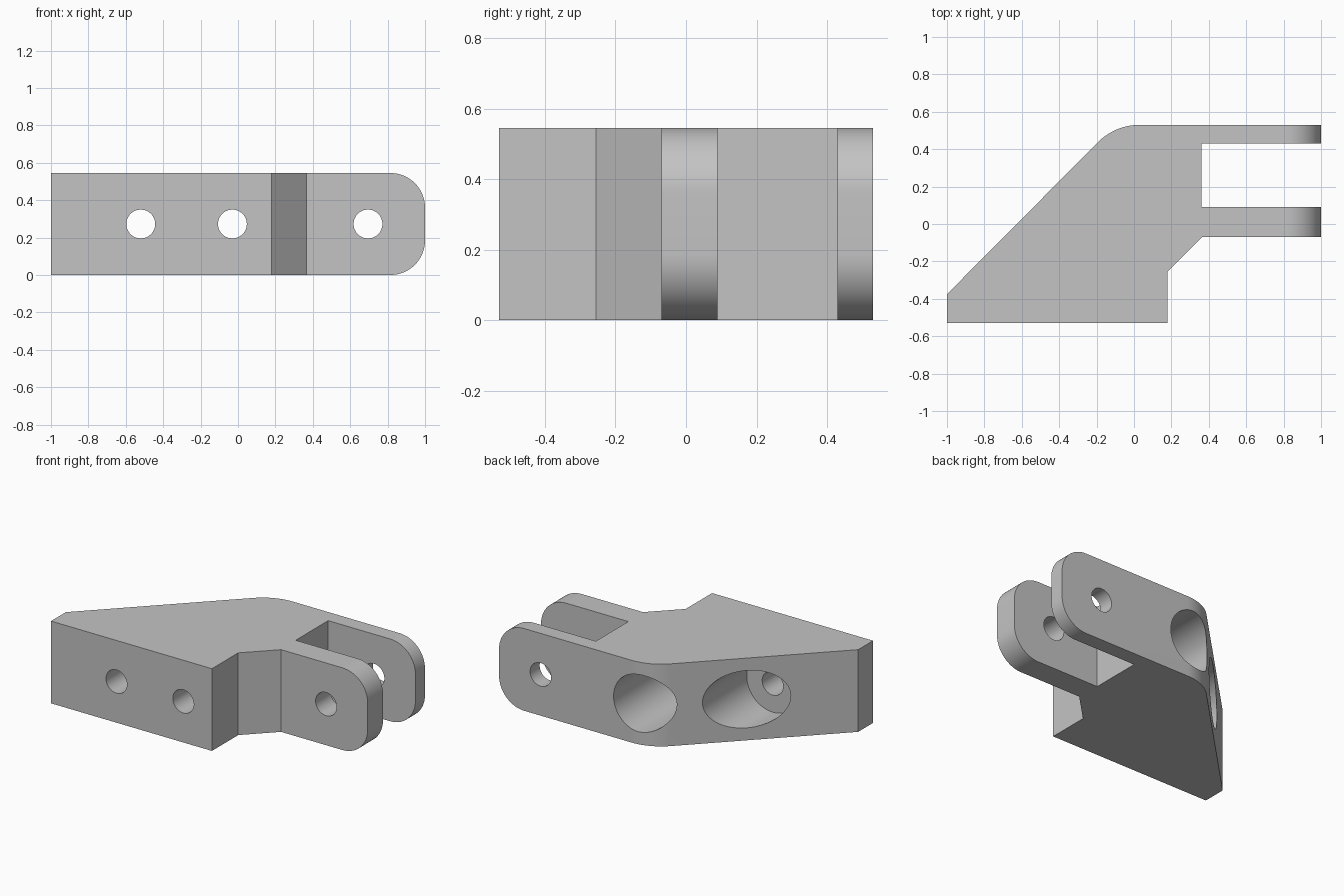
import bpy, bmesh
from math import sin, cos, pi, radians
from mathutils import Matrix, Vector

cube = bpy.data.objects.get("Cube")
if cube:
    bpy.data.objects.remove(cube, do_unlink=True)

HEIGHT = 0.545
MID = HEIGHT / 2
BACK, FRONT = 0.53, -0.53

grey = bpy.data.materials.new("plain grey")
grey.use_nodes = True
colour = (0.55, 0.55, 0.55, 1)
grey.diffuse_color = colour
grey.node_tree.nodes["Principled BSDF"].inputs["Base Color"].default_value = colour


def arc(cx, cy, r, start, end, steps=16):
    """Points on a circular arc, angles in degrees."""
    angles = [radians(start + (end - start) * i / steps) for i in range(steps + 1)]
    return [(cx + r * cos(a), cy + r * sin(a)) for a in angles]


def prism(name, points, offset):
    """Extrude a closed 3D outline by an offset into a solid."""
    bm = bmesh.new()
    face = bm.faces.new([bm.verts.new(p) for p in points])
    top = bmesh.ops.extrude_face_region(bm, geom=[face])["geom"]
    bmesh.ops.translate(bm, vec=Vector(offset),
                        verts=[v for v in top if isinstance(v, bmesh.types.BMVert)])
    bmesh.ops.recalc_face_normals(bm, faces=bm.faces)
    mesh = bpy.data.meshes.new(name)
    bm.to_mesh(mesh)
    bm.free()
    mesh.materials.append(grey)
    obj = bpy.data.objects.new(name, mesh)
    bpy.context.collection.objects.link(obj)
    return obj


def bore(name, x, r, y0, y1):
    """Cylinder along y used to drill a hole at mid height."""
    circle = arc(x, MID, r, 0, 360, 64)[:-1]
    return prism(name, [(px, y0, pz) for px, pz in circle], (0, y1 - y0, 0))


def combine(target, tool, operation):
    mod = target.modifiers.new(operation.title(), "BOOLEAN")
    mod.operation = operation
    mod.solver = "EXACT"
    mod.object = tool
    bpy.context.view_layer.objects.active = target
    bpy.ops.object.modifier_apply(modifier=mod.name)
    bpy.data.objects.remove(tool, do_unlink=True)


# Plan outline: slanted back with a rounded shoulder, forked right end
bend = 0.314
outline = [(-1, FRONT), (0.18, FRONT), (0.18, -0.255), (0.365, -0.07), (1, -0.07),
           (1, 0.09), (0.36, 0.09), (0.36, 0.43), (1, 0.43), (1, BACK)]
outline += arc(0.03, BACK - bend, bend, 90, 135)
outline += [(-1, -0.375)]
bracket = prism("fork_bracket", [(x, y, 0) for x, y in outline], (0, 0, HEIGHT))

# Rounded fork ends, shaped by a side profile
r = 0.185
side = [(-1.2, -0.1), (0.6, -0.1), (0.6, 0)]
side += arc(1 - r, r, r, -90, 0) + arc(1 - r, HEIGHT - r, r, 0, 90)
side += [(0.6, HEIGHT), (0.6, HEIGHT + 0.1), (-1.2, HEIGHT + 0.1)]
# Waste pieces beyond each rounded corner
for name, corner, z in (("lower", arc(1 - r, r, r, -90, 0), -0.1),
                        ("upper", arc(1 - r, HEIGHT - r, r, 90, 0), HEIGHT + 0.1)):
    waste = corner + [(1.1, corner[-1][1]), (1.1, z), (corner[0][0], z)]
    cutter = prism(name + "_corner_cutter", [(x, -0.2, pz) for x, pz in waste], (0, 0.9, 0))
    combine(bracket, cutter, "DIFFERENCE")

# Bolt holes with wide counterbores from the back
for x in (-0.52, -0.03):
    combine(bracket, bore("counterbore_cutter", x, 0.19, -0.165, 0.7), "DIFFERENCE")
    combine(bracket, bore("bolt_hole_cutter", x, 0.077, -0.7, 0.0), "DIFFERENCE")

# Pin hole through both fork arms
combine(bracket, bore("pin_hole_cutter", 0.695, 0.077, -0.3, 0.7), "DIFFERENCE")

# Smooth curved walls, crisp edges
bpy.ops.object.select_all(action="DESELECT")
bracket.select_set(True)
bpy.context.view_layer.objects.active = bracket
bpy.ops.object.shade_smooth_by_angle(angle=radians(30))
